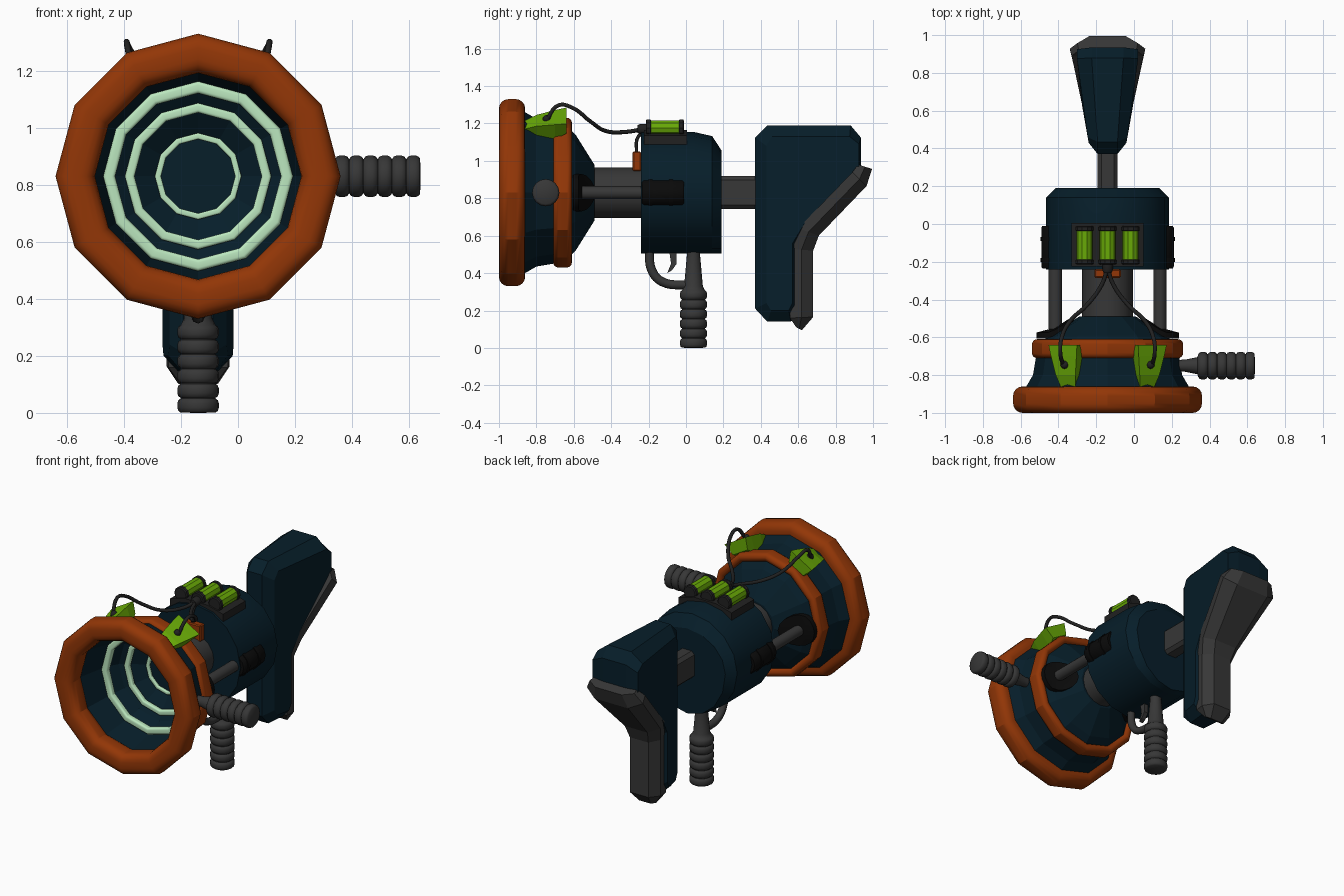
import bpy, bmesh, math
from mathutils import Vector, Matrix

if "Cube" in bpy.data.objects:
    bpy.data.objects.remove(bpy.data.objects["Cube"])

CX, CZ = -0.14, 0.83   # barrel axis


def material(name, r, g, b):
    m = bpy.data.materials.new(name)
    m.use_nodes = True
    m.diffuse_color = (r, g, b, 1)
    m.node_tree.nodes["Principled BSDF"].inputs["Base Color"].default_value = (r, g, b, 1)
    return m


BLUE = material("dark_blue", 0.002, 0.013, 0.023)
ORANGE = material("burnt_orange", 0.29, 0.037, 0.002)
GREY = material("grey", 0.038, 0.038, 0.038)
DARK = material("charcoal", 0.015, 0.015, 0.015)
BLACK = material("black", 0.003, 0.003, 0.003)
GREEN = material("lime_green", 0.14, 0.4, 0.002)
MINT = material("pale_mint", 0.5, 0.8, 0.52)


def finish(name, bm, mat, angle=0):
    bmesh.ops.remove_doubles(bm, verts=bm.verts, dist=0.0001)
    bmesh.ops.recalc_face_normals(bm, faces=bm.faces)
    mesh = bpy.data.meshes.new(name)
    bm.to_mesh(mesh)
    bm.free()
    ob = bpy.data.objects.new(name, mesh)
    bpy.context.collection.objects.link(ob)
    mesh.materials.append(mat)
    if angle:
        bpy.ops.object.select_all(action='DESELECT')
        ob.select_set(True)
        bpy.context.view_layer.objects.active = ob
        bpy.ops.object.shade_smooth_by_angle(angle=math.radians(angle))
    return ob


def loft(name, rings, mat, angle=0, closed=False):
    """Skin a list of equal-length point rings, capped unless closed."""
    bm = bmesh.new()
    vs = [[bm.verts.new(p) for p in ring] for ring in rings]
    n = len(vs[0])
    pairs = list(zip(vs, vs[1:])) + ([(vs[-1], vs[0])] if closed else [])
    for a, b in pairs:
        for i in range(n):
            j = (i + 1) % n
            bm.faces.new((a[i], a[j], b[j], b[i]))
    if not closed:
        bm.faces.new(vs[0])
        bm.faces.new(vs[-1])
    return finish(name, bm, mat, angle)


def revolve(name, profile, mat, axis='y', center=(CX, 0, CZ), segs=12, angle=0, closed=False):
    """Turn (radius, position along axis) points about an axis."""
    def place(r, t, a):
        c, s = r * math.cos(a), r * math.sin(a)
        return Vector(center) + Vector({'x': (t, c, s), 'y': (c, t, s), 'z': (c, s, t)}[axis])
    rings = [[place(max(r, 0.00002), t, 2 * math.pi * i / segs) for i in range(segs)] for r, t in profile]
    return loft(name, rings, mat, angle, closed)


def box(name, lo, hi, mat, bevel):
    bm = bmesh.new()
    lo, hi = Vector(lo), Vector(hi)
    bmesh.ops.create_cube(bm, size=1, matrix=Matrix.Translation((lo + hi) / 2) @ Matrix.Diagonal((*(hi - lo), 1)))
    bmesh.ops.bevel(bm, geom=bm.edges[:], offset=bevel, segments=1, affect='EDGES')
    return finish(name, bm, mat)


def tube(name, points, radius, mat):
    cu = bpy.data.curves.new(name, 'CURVE')
    cu.dimensions = '3D'
    cu.bevel_depth, cu.bevel_resolution, cu.resolution_u = radius, 2, 5
    cu.use_fill_caps = True
    sp = cu.splines.new('BEZIER')
    sp.bezier_points.add(len(points) - 1)
    for bp, p in zip(sp.bezier_points, points):
        bp.co = p
        bp.handle_left_type = bp.handle_right_type = 'AUTO'
    ob = bpy.data.objects.new(name, cu)
    bpy.context.collection.objects.link(ob)
    cu.materials.append(mat)


def ring(name, r0, r1, t0, t1, k, mat):
    """Twelve-sided hoop whose section is a rectangle with corner radius k."""
    section = []
    corners = [(r1 - k, t1 - k), (r0 + k, t1 - k), (r0 + k, t0 + k), (r1 - k, t0 + k)]
    for q, (r, t) in enumerate(corners):
        for s in range(5):
            a = math.pi / 2 * (q + s / 4)
            section.append((r + k * math.cos(a), t + k * math.sin(a)))
    revolve(name, section, mat, angle=28, closed=True)


# Bell: thin shell, outside then inside
outer = [(0.44, -0.9), (0.43, -0.86), (0.395, -0.8), (0.38, -0.71), (0.36, -0.64), (0.31, -0.59),
         (0.15, -0.49), (0, -0.49)]
inner = [(0, -0.505), (0.14, -0.505), (0.29, -0.605), (0.32, -0.66), (0.338, -0.72), (0.375, -0.9)]
revolve("bell", outer + inner, BLUE, closed=True)
ring("front_rim", 0.362, 0.5, -1, -0.86, 0.05, ORANGE)
ring("rear_rim", 0.345, 0.4, -0.71, -0.61, 0.027, ORANGE)
for i, (r, y, w) in enumerate([(0.333, -0.71, 0.042), (0.257, -0.59, 0.034), (0.152, -0.52, 0.022)]):
    ring(f"glow_ring_{i + 1}", r - w, r, y - w / 2, y + w / 2, w * 0.3, MINT)

# Core tube and rear body with a rounded-off back that drops further at the top
revolve("core_tube", [(0.135, -0.5), (0.135, -0.2)], GREY, segs=16, angle=30)
body = revolve("body", [(0.325, -0.24), (0.325, 0.04), (0.325, 0.14), (0.275, 0.19)], BLUE, segs=16, angle=30)
for v in body.data.vertices:
    if v.co.y > 0.1:
        back = v.co.y > 0.16
        v.co.z = CZ + (v.co.z - CZ) * ((1.18 if back else 1) if v.co.z < CZ else (0.82 if back else 0.93))

# Side rods with sockets, clamps and base plates that follow the bell
for side, sx in (("left", 1), ("right", -1)):
    c = (CX + sx * 0.277, 0, CZ)
    revolve(f"{side}_rod", [(0.035, -0.555), (0.035, -0.2)], GREY, center=c, angle=35)
    plate = revolve(f"{side}_rod_base", [(0.0, -0.605), (0.1, -0.605), (0.1, -0.575), (0.0, -0.575)],
                    BLACK, center=c, segs=16, angle=35)
    for v in plate.data.vertices:
        r = math.hypot(v.co.x - CX, v.co.z - CZ)
        v.co.y += max(0, 0.32 - r) * 0.63
    revolve(f"{side}_socket", [(0.068, -0.235), (0.074, -0.225), (0.074, -0.02), (0.068, -0.01)],
            BLACK, center=c, angle=35)
    for k, y in enumerate((-0.2, -0.09)):
        revolve(f"{side}_clamp_{k + 1}", [(0.079, y), (0.079, y + 0.02)], BLACK, center=c, angle=35)


# Ribbed grips
def grip_profile(start, step, neck):
    pts = [(0, start)]
    for i in range(6):
        a = start + i * step
        pts += [(0.061, a + 0.02 * step), (0.069, a + 0.13 * step), (0.073, a + 0.35 * step),
                (0.073, a + 0.65 * step), (0.069, a + 0.87 * step), (0.061, a + 0.98 * step)]
    return pts + neck


revolve("rear_grip", grip_profile(0, 0.0515, [(0.05, 0.33), (0.035, 0.5), (0.035, 0.56)]), GREY,
        axis='z', center=(CX, 0.04, 0), segs=16, angle=50)
revolve("side_grip", grip_profile(0.64, -0.05, [(0.045, 0.335), (0.032, 0.27), (0.03, 0.215)]), GREY,
        axis='x', center=(0, -0.75, CZ), segs=16, angle=50)

# Trigger and guard
tube("trigger_guard", [(CX, -0.195, 0.52), (CX, -0.185, 0.42), (CX, -0.13, 0.355), (CX, 0.02, 0.335)], 0.024, GREY)
trigger = [(-0.09, 0.52), (-0.05, 0.52), (-0.05, 0.45), (-0.075, 0.415), (-0.1, 0.4), (-0.08, 0.45)]
loft("trigger", [[(CX + s * 0.014, y, z) for y, z in trigger] for s in (-1, 1)], GREY)

# Stock: connector, chamfered plate widening to the back
box("stock_connector", (CX - 0.053, 0.15, 0.743), (CX + 0.053, 0.42, 0.918), GREY, 0.02)
outline = [(0.37, 0.21), (0.435, 0.14), (0.56, 0.14), (0.6, 0.2), (0.6, 0.54), (0.65, 0.64),
           (0.935, 0.94), (0.935, 1.125), (0.88, 1.19), (0.435, 1.19), (0.37, 1.125)]
inset = [(0.43, 0.24), (0.455, 0.2), (0.55, 0.2), (0.57, 0.24), (0.57, 0.56), (0.63, 0.66),
         (0.925, 0.96), (0.925, 1.09), (0.875, 1.13), (0.46, 1.13), (0.43, 1.08)]


def stock_ring(points, f):
    return [(CX + f * (0.1 + 0.062 * min(1, max(0, (y - 0.43) / 0.35))), y, z) for y, z in points]


loft("stock", [stock_ring(inset, -1), stock_ring(outline, -0.52),
               stock_ring(outline, 0.52), stock_ring(inset, 1)], BLUE)

# Butt pad: hexagonal sections swept down the back edge (inner y, z, outer y, z, half width)
stations = [(0.92, 0.98, 0.995, 0.957, 0.16), (0.89, 0.94, 0.965, 0.865, 0.2),
            (0.6, 0.64, 0.71, 0.6, 0.135), (0.555, 0.53, 0.68, 0.52, 0.11),
            (0.555, 0.16, 0.68, 0.165, 0.11), (0.59, 0.11, 0.62, 0.095, 0.07)]
pad = []
for iy, iz, oy, oz, w in stations:
    my, mz = (iy + oy) / 2, (iz + oz) / 2
    pad.append([(CX - w * 0.95, iy, iz), (CX - w, my, mz), (CX - w * 0.6, oy, oz),
                (CX + w * 0.6, oy, oz), (CX + w, my, mz), (CX + w * 0.95, iy, iz)])
loft("butt_pad", pad, GREY)

# Battery pack on top: arched tray and three capped cells
tray = [(-0.19, 1.08), (0.19, 1.08), (0.19, 1.135), (0.08, 1.165), (-0.08, 1.165), (-0.19, 1.135)]
loft("battery_tray", [[(CX + x, y, z) for x, z in tray] for y in (-0.225, 0.005)], DARK)
for i in (-1, 0, 1):
    c = (CX + i * 0.122, 0, 1.176)
    revolve(f"battery_{i + 2}", [(0.043, -0.195), (0.043, -0.035)], GREEN, center=c, segs=10)
    for end, y in (("front", -0.215), ("back", -0.04)):
        revolve(f"battery_{i + 2}_{end}_cap", [(0.04, y), (0.047, y + 0.005), (0.047, y + 0.025), (0.04, y + 0.03)],
                DARK, center=c, segs=10)
box("junction_box", (CX - 0.07, -0.285, 0.945), (CX + 0.07, -0.24, 1.05), ORANGE, 0.006)
tube("junction_wire", [(CX, -0.22, 1.15), (CX, -0.255, 1.13), (CX, -0.265, 1.04)], 0.009, DARK)
revolve("wire_plug", [(0.02, -0.26), (0.028, -0.245), (0.028, -0.21)], DARK, center=(CX, 0, 1.17), angle=35)

# Clips on the bell and their wires, mirrored
clip_sections = [(-0.86, 0.045, 0.385, 0.42), (-0.8, 0.06, 0.36, 0.445),
                 (-0.7, 0.078, 0.36, 0.465), (-0.64, 0.087, 0.4, 0.475)]
wire = [(0.0, -0.23, 1.17), (0.03, -0.32, 1.155), (0.11, -0.43, 1.16), (0.195, -0.51, 1.21),
        (0.245, -0.61, 1.285), (0.25, -0.68, 1.298), (0.236, -0.745, 1.22)]
for side, s in (("left", 1), ("right", -1)):
    a = math.radians(30)
    out = Vector((s * math.sin(a), 0, math.cos(a)))
    across = Vector((math.cos(a), 0, -s * math.sin(a)))
    rings = []
    for y, w, r0, r1 in clip_sections:
        base = Vector((CX, y, CZ))
        rings.append([base + out * r + across * x for x, r in ((-w * 0.7, r0), (w * 0.7, r0), (w, r1), (-w, r1))])
    loft(f"{side}_clip", rings, GREEN)
    tube(f"{side}_wire", [(CX + s * x, y, z) for x, y, z in wire], 0.011, DARK)
    bm = bmesh.new()
    spot = Vector((CX, -0.745, CZ)) + out * 0.455
    bmesh.ops.create_icosphere(bm, subdivisions=2, radius=0.022, matrix=Matrix.Translation(spot))
    finish(f"{side}_wire_socket", bm, DARK, 40)
